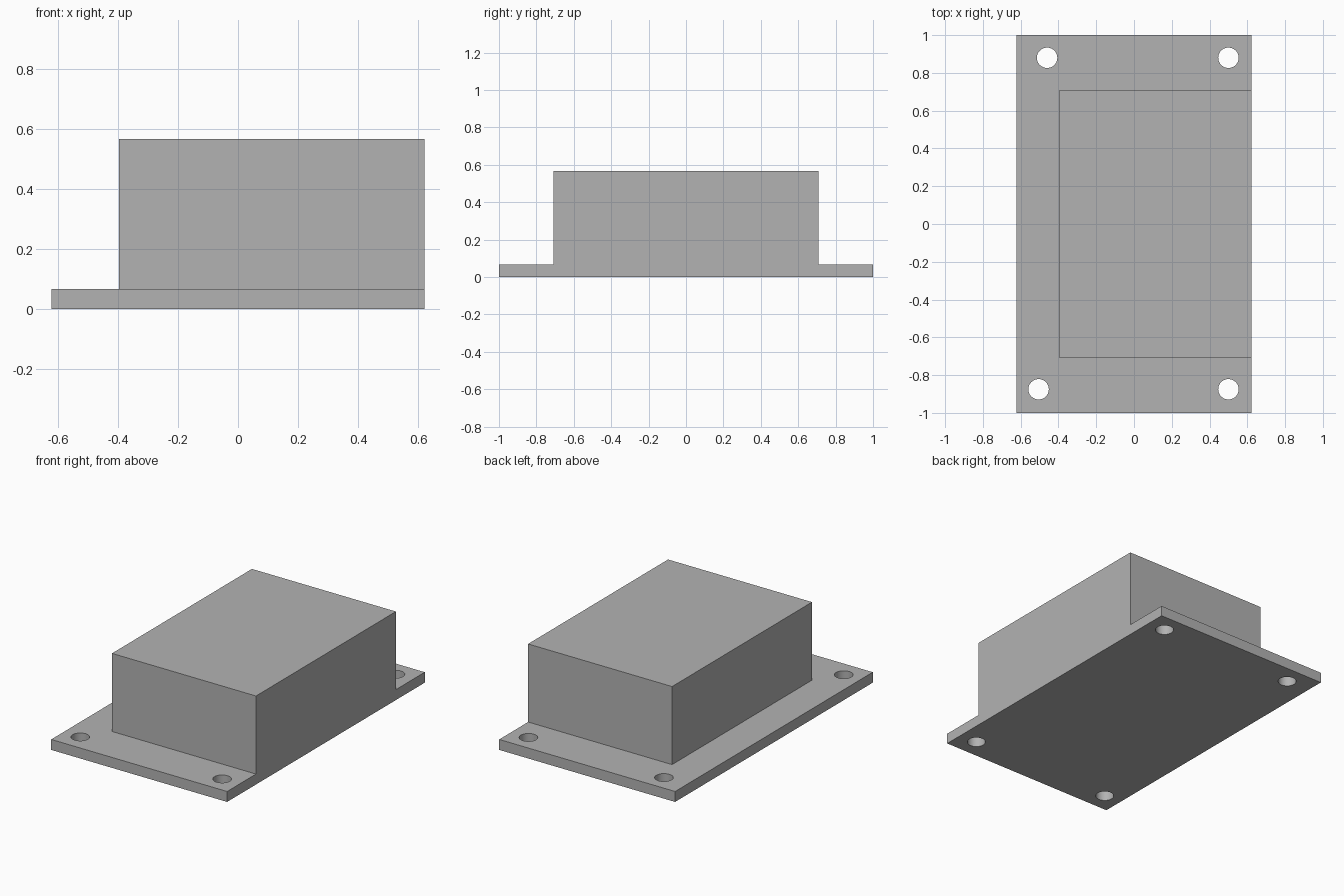
import bpy
import bmesh
from math import radians

old = bpy.data.objects.get("Cube")
if old:
    bpy.data.objects.remove(old, do_unlink=True)

HALF_X, PLATE_TOP, BOX_TOP = 0.623, 0.067, 0.567
HOLE_RADIUS = 0.054
HOLES = [(-0.46, 0.88), (0.5, 0.88), (-0.505, -0.875), (0.5, -0.875)]

grey = bpy.data.materials.new("mid_grey")
grey.use_nodes = True
colour = (0.45, 0.45, 0.45, 1)
grey.diffuse_color = colour
grey.node_tree.nodes["Principled BSDF"].inputs["Base Color"].default_value = colour


def add_block(name, low, high):
    """Axis-aligned block between two corners."""
    bpy.ops.mesh.primitive_cube_add(size=1)
    ob = bpy.context.object
    ob.name = name
    for v in ob.data.vertices:
        v.co = [high[i] if v.co[i] > 0 else low[i] for i in range(3)]
    ob.data.materials.append(grey)
    return ob


def combine(target, tool, operation):
    """Apply a boolean and discard its tool."""
    mod = target.modifiers.new(operation.lower(), "BOOLEAN")
    mod.operation, mod.solver, mod.object = operation, "EXACT", tool
    bpy.context.view_layer.objects.active = target
    bpy.ops.object.modifier_apply(modifier=mod.name)
    bpy.data.objects.remove(tool, do_unlink=True)


# Mounting plate with the raised housing, flush on the +x side
body = add_block("housing_with_mounting_plate", (-HALF_X, -1, 0), (HALF_X, 1, PLATE_TOP))
housing = add_block("housing", (-0.397, -0.708, PLATE_TOP / 2), (HALF_X, 0.708, BOX_TOP))
combine(body, housing, "UNION")

# Screw holes through the plate corners
for x, y in HOLES:
    bpy.ops.mesh.primitive_cylinder_add(vertices=48, radius=HOLE_RADIUS, depth=0.4, location=(x, y, 0))
    cutter = bpy.context.object
    cutter.hide_render = True
    cutter.data.materials.append(grey)
    combine(body, cutter, "DIFFERENCE")

# Merge coplanar faces, then smooth only the hole walls
bm = bmesh.new()
bm.from_mesh(body.data)
bmesh.ops.dissolve_limit(bm, angle_limit=radians(1), verts=bm.verts, edges=bm.edges)
bm.to_mesh(body.data)
bm.free()
bpy.ops.object.select_all(action="DESELECT")
body.select_set(True)
bpy.context.view_layer.objects.active = body
bpy.ops.object.shade_smooth_by_angle(angle=radians(30))
